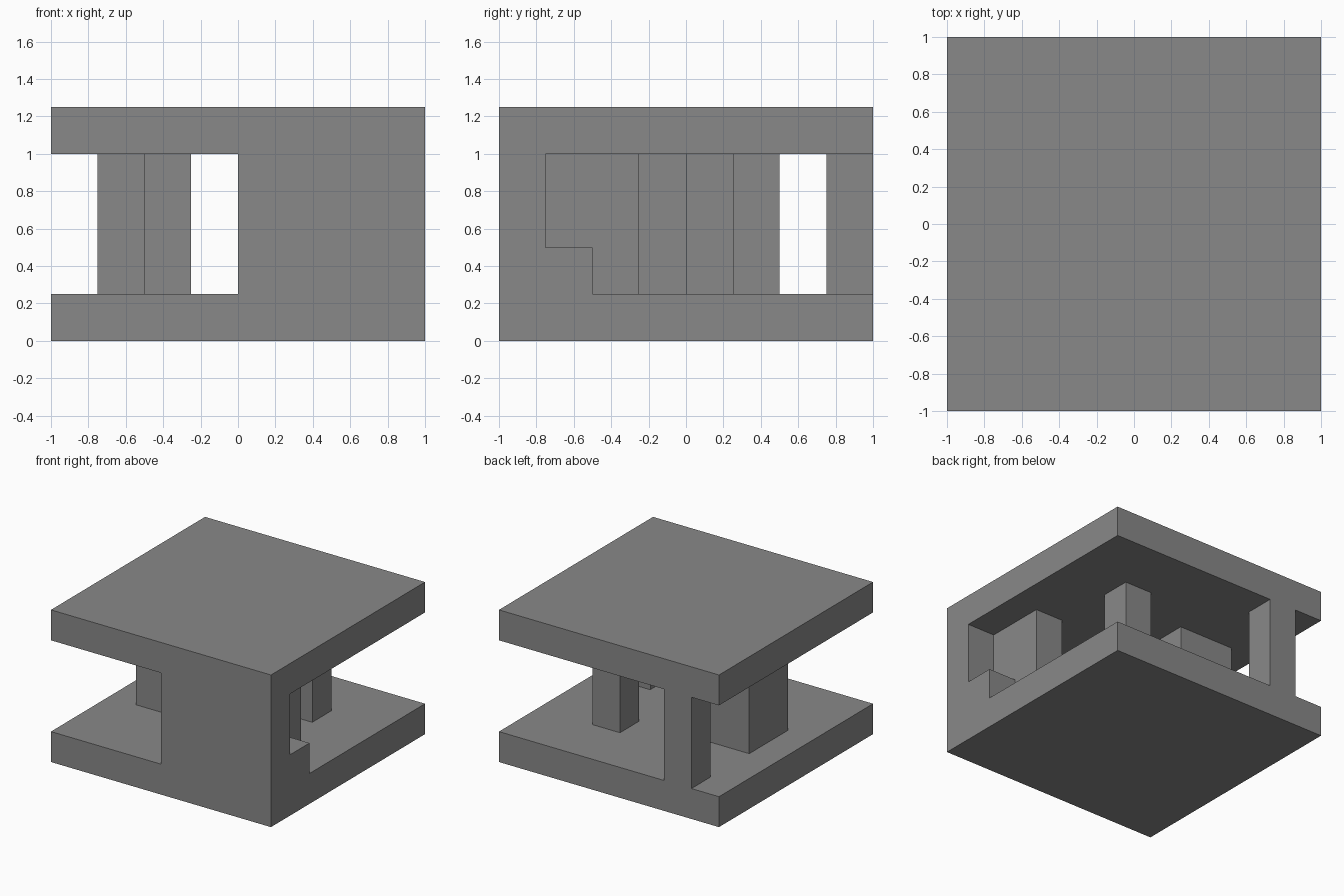
import bpy
import bmesh

cube = bpy.data.objects.get("Cube")
if cube:
    bpy.data.objects.remove(cube, do_unlink=True)

# Single flat colour
grey = bpy.data.materials.new("mid_grey")
grey.use_nodes = True
colour = (0.25, 0.25, 0.25, 1)
grey.diffuse_color = colour
grey.node_tree.nodes["Principled BSDF"].inputs["Base Color"].default_value = colour

U = 0.25           # grid module
FLOOR, CEILING = 1, 4  # storey limits in modules


def extrude_plan(name, plan, bottom=FLOOR, top=CEILING):
    """Extrude a counter-clockwise plan outline, given in modules."""
    bm = bmesh.new()
    face = bm.faces.new([bm.verts.new((x * U, y * U, bottom * U)) for x, y in plan])
    result = bmesh.ops.extrude_face_region(bm, geom=[face])
    raised = [v for v in result["geom"] if isinstance(v, bmesh.types.BMVert)]
    bmesh.ops.translate(bm, verts=raised, vec=(0, 0, (top - bottom) * U))
    bmesh.ops.recalc_face_normals(bm, faces=bm.faces)
    mesh = bpy.data.meshes.new(name)
    bm.to_mesh(mesh)
    bm.free()
    mesh.materials.append(grey)
    obj = bpy.data.objects.new(name, mesh)
    bpy.context.collection.objects.link(obj)
    return obj


def rect(x0, x1, y0, y1):
    return [(x0, y0), (x1, y0), (x1, y1), (x0, y1)]


# Floor and roof slabs
slab = rect(-4, 4, -4, 4)
extrude_plan("floor_slab", slab, 0, FLOOR)
extrude_plan("roof_slab", slab, CEILING, CEILING + 1)

# Front wall with an inner fin running towards the back
extrude_plan("front_wall", [(0, -4), (4, -4), (4, -3), (3, -3), (3, -1),
                            (2, -1), (2, -3), (0, -3)])

# Low step beside the fin
extrude_plan("side_step", rect(3, 4, -3, -2), FLOOR, 2)

# L-shaped pillar and the two square columns
extrude_plan("corner_pillar", [(-3, -1), (-2, -1), (-2, 0), (-1, 0), (-1, 1), (-3, 1)])
extrude_plan("inner_column", rect(1, 2, 1, 2))
extrude_plan("back_column", rect(-3, -2, 3, 4))
